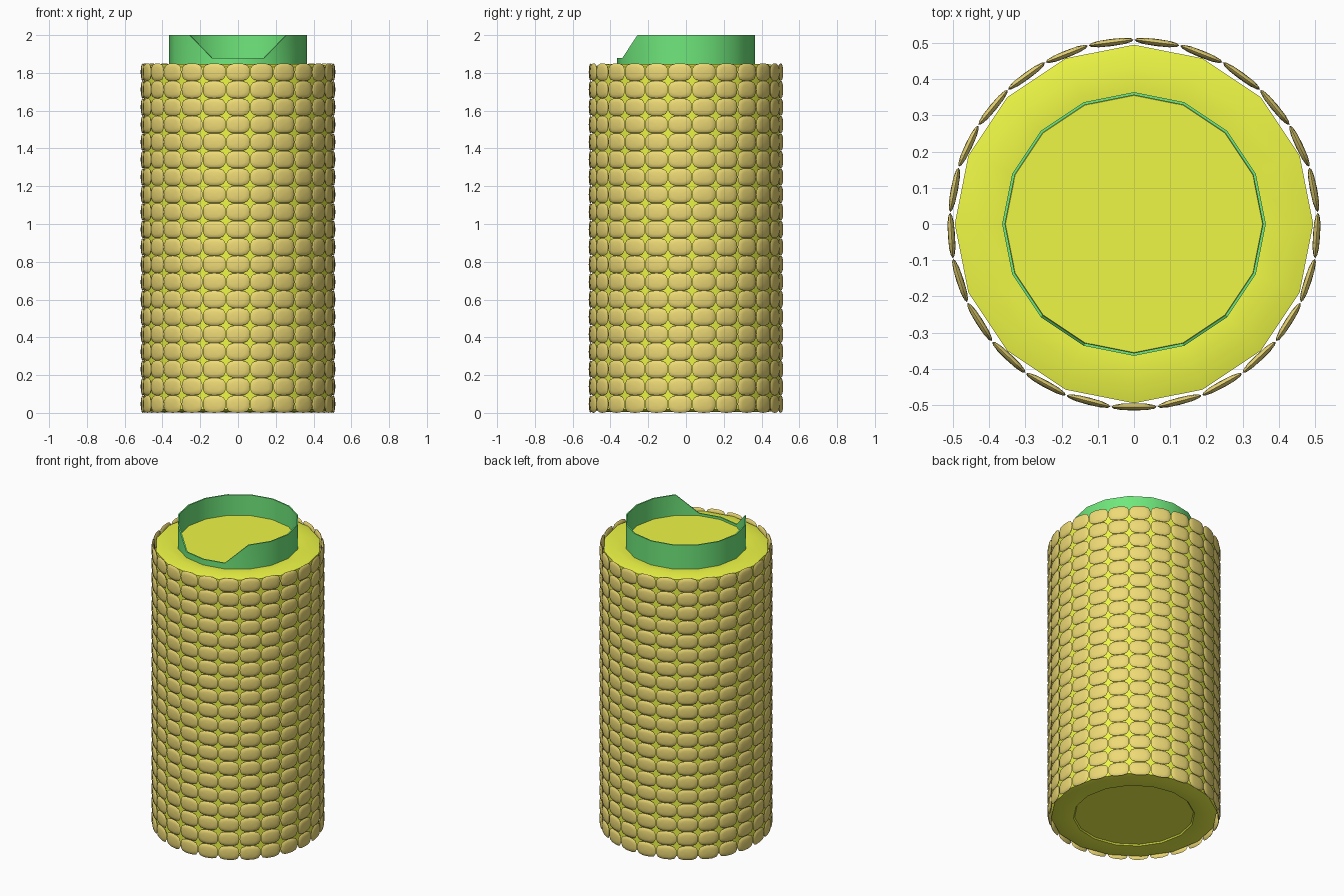
import bpy, bmesh, math
from math import sin, cos, pi, tau

if "Cube" in bpy.data.objects:
    bpy.data.objects.remove(bpy.data.objects["Cube"])


def material(name, rgb):
    m = bpy.data.materials.new(name)
    m.diffuse_color = (*rgb, 1)
    m.use_nodes = True
    m.node_tree.nodes["Principled BSDF"].inputs["Base Color"].default_value = m.diffuse_color
    return m


def finish(bm, name, mat, angle=40):
    bmesh.ops.recalc_face_normals(bm, faces=bm.faces)
    me = bpy.data.meshes.new(name)
    bm.to_mesh(me)
    bm.free()
    me.materials.append(mat)
    ob = bpy.data.objects.new(name, me)
    bpy.context.collection.objects.link(ob)
    bpy.ops.object.select_all(action='DESELECT')
    ob.select_set(True)
    bpy.context.view_layer.objects.active = ob
    bpy.ops.object.shade_smooth_by_angle(angle=math.radians(angle))
    return ob


def bridge(bm, a, b):
    n = len(a)
    for i in range(n):
        j = (i + 1) % n
        bm.faces.new((a[i], a[j], b[j], b[i]))


yellow = material("core_yellow", (0.85, 0.93, 0.06))
gold = material("kernel_gold", (0.85, 0.70, 0.18))
green = material("collar_green", (0.16, 0.80, 0.20))

SIDES = 16

# Core: 16-sided drum with soft rims and flat end discs
profile = [(0.362, 0.0), (0.362, 0.012), (0.43, 0.004), (0.495, 0.018),
           (0.495, 1.832), (0.43, 1.848), (0.362, 1.842), (0.355, 1.865)]
profile[0] = (0.355, 0.02)
bm = bmesh.new()
rings = [[bm.verts.new((r * cos(tau * i / SIDES), r * sin(tau * i / SIDES), z))
          for i in range(SIDES)] for r, z in profile]
for a, b in zip(rings, rings[1:]):
    bridge(bm, a, b)
bm.faces.new(rings[0])
bm.faces.new(rings[-1])
finish(bm, "core", yellow)

# Collar: thin tube with a notch cut down at the front
bm = bmesh.new()


def collar_ring(r, top):
    out = []
    for i in range(SIDES):
        notch = i in (11, 12, 13)
        z = (1.88 if notch else 2.0) if top else 1.835
        out.append(bm.verts.new((r * cos(tau * i / SIDES), r * sin(tau * i / SIDES), z)))
    return out


loops = [collar_ring(0.364, False), collar_ring(0.364, True),
         collar_ring(0.356, True), collar_ring(0.356, False)]
for k in range(4):
    bridge(bm, loops[k], loops[(k + 1) % 4])
finish(bm, "collar", green)

# Kernels: flattened rounded cushions, 25 columns by 20 rows
COLS, ROWS, PITCH = 25, 20, 0.0925
HALF_W, HALF_H, HALF_T = 0.0625, 0.0458, 0.010
AROUND, LATS, POWER = 16, 6, 3.2


def add_kernel(bm, ang, zc):
    radial, side = (cos(ang), sin(ang)), (-sin(ang), cos(ang))

    def point(u, v, d):
        r = 0.505 + d
        return bm.verts.new((radial[0] * r + side[0] * u,
                             radial[1] * r + side[1] * u, zc + v))

    inner = point(0, 0, -HALF_T)
    outer = point(0, 0, HALF_T)
    rows = []
    for k in range(1, LATS):
        lat = -pi / 2 + pi * k / LATS
        row = []
        for i in range(AROUND):
            c, s = cos(tau * i / AROUND), sin(tau * i / AROUND)
            p = (abs(c) ** POWER + abs(s) ** POWER) ** (-1 / POWER)
            q = p * cos(lat) ** 0.8
            row.append(point(c * q * HALF_W, s * q * HALF_H, sin(lat) * HALF_T))
        rows.append(row)
    for a, b in zip(rows, rows[1:]):
        bridge(bm, a, b)
    for i in range(AROUND):
        j = (i + 1) % AROUND
        bm.faces.new((inner, rows[0][j], rows[0][i]))
        bm.faces.new((outer, rows[-1][i], rows[-1][j]))


bm = bmesh.new()
for row in range(ROWS):
    for col in range(COLS):
        add_kernel(bm, -pi / 2 + tau * col / COLS, (row + 0.5) * PITCH)
finish(bm, "kernels", gold, 80)
